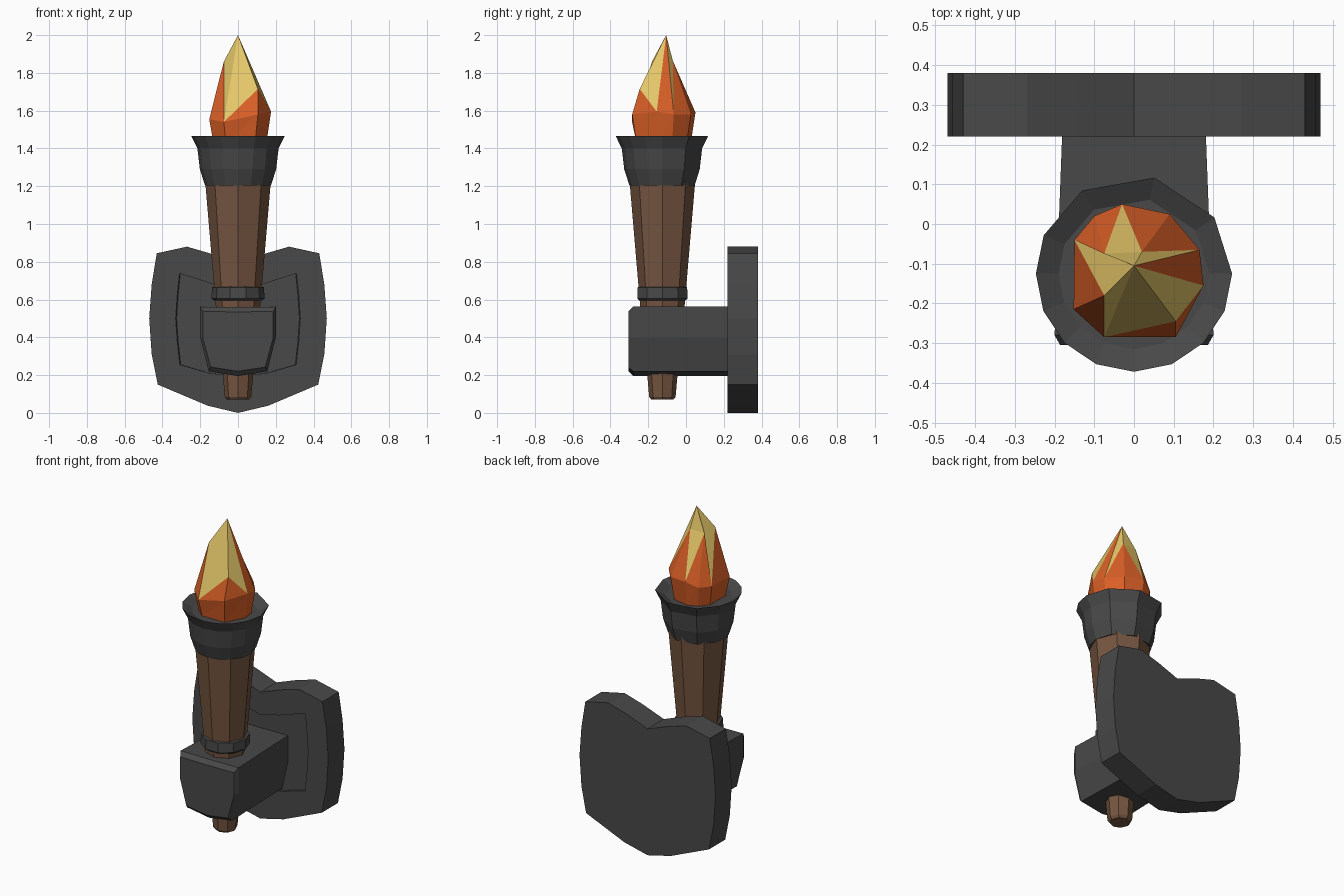
import bpy, bmesh
from math import sin, cos, radians

cube = bpy.data.objects.get("Cube")
if cube:
    bpy.data.objects.remove(cube)


def material(name, rgb):
    m = bpy.data.materials.new(name)
    m.use_nodes = True
    m.diffuse_color = (*rgb, 1)
    m.node_tree.nodes["Principled BSDF"].inputs["Base Color"].default_value = (*rgb, 1)
    return m


iron = material("dark_iron", (0.065, 0.065, 0.065))
wood = material("brown_wood", (0.18, 0.092, 0.052))
orange = material("flame_orange", (0.70, 0.115, 0.02))
yellow = material("flame_yellow", (0.77, 0.56, 0.14))

AXIS_Y = -0.125  # the torch stands in front of the wall plate


def finish(name, bm, *mats):
    bmesh.ops.recalc_face_normals(bm, faces=bm.faces)
    me = bpy.data.meshes.new(name)
    bm.to_mesh(me)
    bm.free()
    for m in mats:
        me.materials.append(m)
    ob = bpy.data.objects.new(name, me)
    bpy.context.collection.objects.link(ob)
    return ob


def loft(name, rings, mat):
    """Skin a list of equal-length point loops and cap both ends."""
    bm = bmesh.new()
    loops = [[bm.verts.new(p) for p in ring] for ring in rings]
    n = len(loops[0])
    for a, b in zip(loops, loops[1:]):
        for i in range(n):
            j = (i + 1) % n
            bm.faces.new((a[i], a[j], b[j], b[i]))
    bm.faces.new(loops[0])
    bm.faces.new(loops[-1])
    return finish(name, bm, mat)


def turned(name, profile, angles, mat):
    """Faceted turned part around the torch axis from (radius, z) pairs."""
    return loft(name, [[(r * cos(radians(a)), AXIS_Y + r * sin(radians(a)), z)
                        for a in angles] for r, z in profile], mat)


def mirrored(half):
    """Close a right-half outline (top to bottom) with its left mirror."""
    return half + [(-x, z) for x, z in reversed(half) if x > 0]


# Wall plate with a shallow recess in its front
plate = mirrored([(0, 0.79), (0.14, 0.842), (0.27, 0.88), (0.43, 0.845), (0.457, 0.68),
                  (0.47, 0.5), (0.457, 0.31), (0.425, 0.15), (0.16, 0.038), (0, 0.0)])
recess = mirrored([(0, 0.65), (0.13, 0.68), (0.22, 0.71), (0.31, 0.738), (0.322, 0.62),
                   (0.33, 0.5), (0.322, 0.38), (0.308, 0.255), (0.15, 0.21), (0, 0.195)])
loft("wall_plate", [[(x, y, z) for x, z in outline] for outline, y in
                    ((plate, 0.38), (plate, 0.22), (recess, 0.22),
                     ([(x * 0.985, z) for x, z in recess], 0.235))], iron)

# Bracket arm, slightly wider at the front with a chamfered nose
arm = mirrored([(0, 0.56), (0.2, 0.562), (0.2, 0.4), (0.155, 0.22), (0, 0.195)])
loft("bracket_arm", [[(x * s, y, 0.38 + (z - 0.38) * h) for x, z in arm]
                     for y, s, h in ((0.25, 0.9, 1), (-0.28, 1, 1), (-0.305, 0.93, 0.86))], iron)

# Wooden handle and its iron band
octagon = range(0, 360, 45)
turned("handle", [(0.058, 0.07), (0.07, 0.085), (0.08, 0.2), (0.118, 0.57), (0.175, 1.24)],
       octagon, wood)
turned("handle_band", [(0.128, 0.595), (0.14, 0.605), (0.138, 0.665), (0.118, 0.668)],
       range(0, 360, 36), iron)

# Flared iron cup with a shallow bowl
cup_angles = [0, 35, 78, 122, 157] + [180 + 22.5 * i for i in range(8)]
turned("cup", [(0.14, 1.215), (0.175, 1.205), (0.202, 1.29), (0.215, 1.4),
               (0.247, 1.465), (0.19, 1.435)], cup_angles, iron)

# Faceted flame: widest ring, tip and four shoulder points
bm = bmesh.new()
widest = [(-0.075, -0.285, 1.54), (0.105, -0.285, 1.58), (0.175, -0.155, 1.595),
          (0.165, -0.065, 1.58), (0.09, 0.025, 1.58), (-0.03, 0.05, 1.59),
          (-0.1, 0.02, 1.56), (-0.15, -0.04, 1.56), (-0.152, -0.215, 1.555)]
w = [bm.verts.new(p) for p in widest]
base = [bm.verts.new((x * 0.86, AXIS_Y + (y - AXIS_Y) * 0.86, 1.43)) for x, y, z in widest]
tip, a, b, c, d = [bm.verts.new(p) for p in (
    (0, -0.105, 2.0), (-0.075, -0.18, 1.86), (0.105, -0.245, 1.715),
    (0.02, -0.07, 1.865), (-0.075, -0.075, 1.86))]
for tri in ((tip, a, w[0]), (tip, w[0], b), (tip, b, w[2]), (tip, w[3], c),
            (tip, c, d), (c, w[5], d), (tip, d, w[7]), (tip, w[7], a)):
    bm.faces.new(tri).material_index = 1
for tri in ((b, w[0], w[1]), (b, w[1], w[2]), (tip, w[2], w[3]), (c, w[3], w[4]),
            (c, w[4], w[5]), (d, w[5], w[6]), (d, w[6], w[7]), (a, w[7], w[8]), (a, w[8], w[0])):
    bm.faces.new(tri)
for i in range(len(w)):
    j = (i + 1) % len(w)
    bm.faces.new((w[i], base[i], w[j]))
    bm.faces.new((w[j], base[i], base[j]))
bm.faces.new(base)
finish("flame", bm, orange, yellow)
